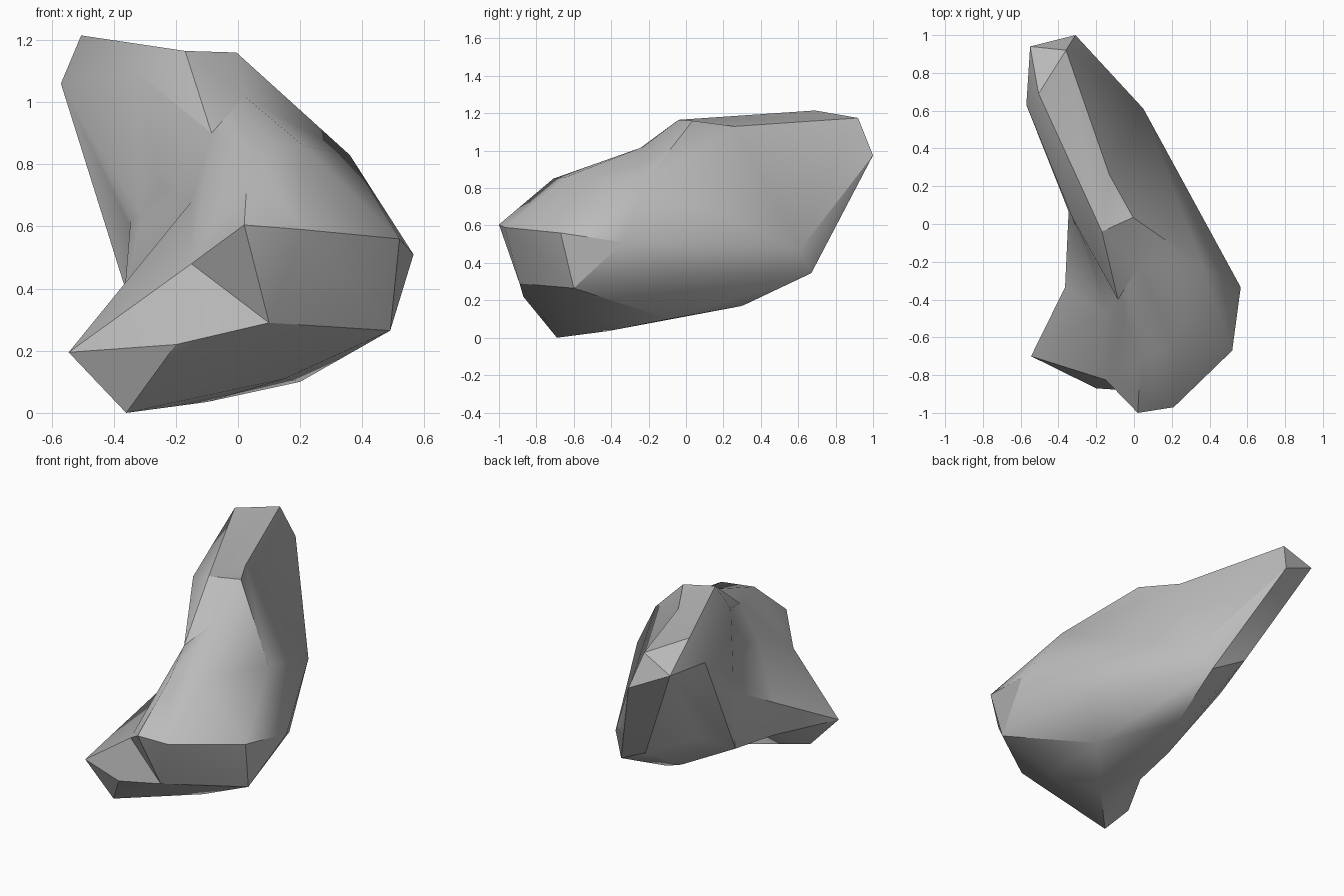
import bpy, bmesh, math

if "Cube" in bpy.data.objects:
    bpy.data.objects.remove(bpy.data.objects["Cube"], do_unlink=True)

# One plain stone material
stone = bpy.data.materials.new("stone_grey")
stone.use_nodes = True
stone.diffuse_color = (0.5, 0.5, 0.5, 1)
stone.node_tree.nodes["Principled BSDF"].inputs["Base Color"].default_value = (0.5, 0.5, 0.5, 1)


def chunk(name, points):
    """Convex block of stone stretched around a few corner points."""
    bm = bmesh.new()
    for p in points:
        bm.verts.new(p)
    hull = bmesh.ops.convex_hull(bm, input=bm.verts[:])
    spare = {g for g in hull["geom_interior"] + hull["geom_unused"]
             if isinstance(g, bmesh.types.BMVert)}
    bmesh.ops.delete(bm, geom=list(spare), context="VERTS")
    bmesh.ops.recalc_face_normals(bm, faces=bm.faces[:])
    mesh = bpy.data.meshes.new(name)
    bm.to_mesh(mesh)
    bm.free()
    mesh.materials.append(stone)
    obj = bpy.data.objects.new(name, mesh)
    bpy.context.collection.objects.link(obj)
    return obj


# Corners where the masses meet
ridge_end = (-0.085, -0.4, 0.9)
ridge_dip = (-0.15, -0.47, 0.68)
saddle = (-0.345, 0.09, 0.63)
toe_top = (-0.365, -0.335, 0.39)
toe_heel = (-0.35, -0.36, 0.18)
core = (0.1, -0.2, 0.45)
shoulder = [(0.36, -0.22, 0.83), (0.565, -0.335, 0.51), (0.355, -0.01, 0.34),
            (0.02, -0.23, 1.02), ridge_end]
underside = [(0.2, -0.09, 0.10), (-0.1, -0.42, 0.035)]
toe_joint = [ridge_dip, toe_heel, (-0.15, -0.825, 0.48), (0.1, -0.89, 0.29),
             (0.15, -0.55, 0.11), (-0.1, -0.42, 0.035)]
arm_joint = [(-0.57, 0.63, 1.06), (-0.325, 0.03, 1.095),
             (-0.17, -0.04, 1.165), (-0.13, 0.26, 1.13), (0.05, 0.61, 0.47),
             (-0.03, 0.67, 0.345), (-0.08, 0.3, 0.17), (-0.15, 0.26, 0.18),
             (-0.365, 0.14, 0.46), (-0.35, 0.36, 0.435), (-0.3, -0.05, 0.2)]

# Middle mass and the arm reaching to the back
rock = chunk("rock", shoulder + underside + arm_joint + [
    (-0.005, 0.035, 1.16), (-0.19, -0.19, 1.005)])
arm_tip = chunk("arm_tip", arm_joint + [
    (-0.505, 0.69, 1.215), (-0.55, 0.94, 1.09), (-0.36, 0.92, 1.175),
    (-0.31, 1.0, 0.975), (-0.23, 0.72, 0.45)])

# Broad front body
front_body = chunk("front_body", shoulder + underside + toe_joint + [
    (0.02, -1.0, 0.605), (0.21, -0.97, 0.59), (0.52, -0.67, 0.56), (0.49, -0.6, 0.265),
    (0.21, -0.64, 0.86), (0.035, -0.71, 0.85)])

# Pointed toe at the front corner
toe = chunk("toe", toe_joint + [
    toe_top, core, (-0.545, -0.7, 0.195), (-0.36, -0.69, 0.0), (-0.2, -0.87, 0.22)])

# Two wedges filling the hollow between toe and arm
low_wedge = chunk("low_wedge", underside + [
    saddle, ridge_dip, toe_top, toe_heel, core, (-0.35, -0.1, 0.32), (-0.3, -0.05, 0.2)])
high_wedge = chunk("high_wedge", [saddle, ridge_dip, ridge_end, core, (-0.1, 0.0, 0.4)])

# Fuse the masses into one rock
bpy.context.view_layer.objects.active = rock
for part in (arm_tip, front_body, toe, low_wedge, high_wedge):
    mod = rock.modifiers.new("fuse", "BOOLEAN")
    mod.operation = "UNION"
    mod.solver = "EXACT"
    mod.object = part
    bpy.ops.object.modifier_apply(modifier=mod.name)
    bpy.data.objects.remove(part, do_unlink=True)

# Clean the seams
bm = bmesh.new()
bm.from_mesh(rock.data)
bmesh.ops.remove_doubles(bm, verts=bm.verts[:], dist=0.008)
bmesh.ops.recalc_face_normals(bm, faces=bm.faces[:])
bm.to_mesh(rock.data)
bm.free()

# Soft facets with crisp ridges
bpy.ops.object.select_all(action="DESELECT")
rock.select_set(True)
bpy.ops.object.shade_smooth_by_angle(angle=math.radians(32))
